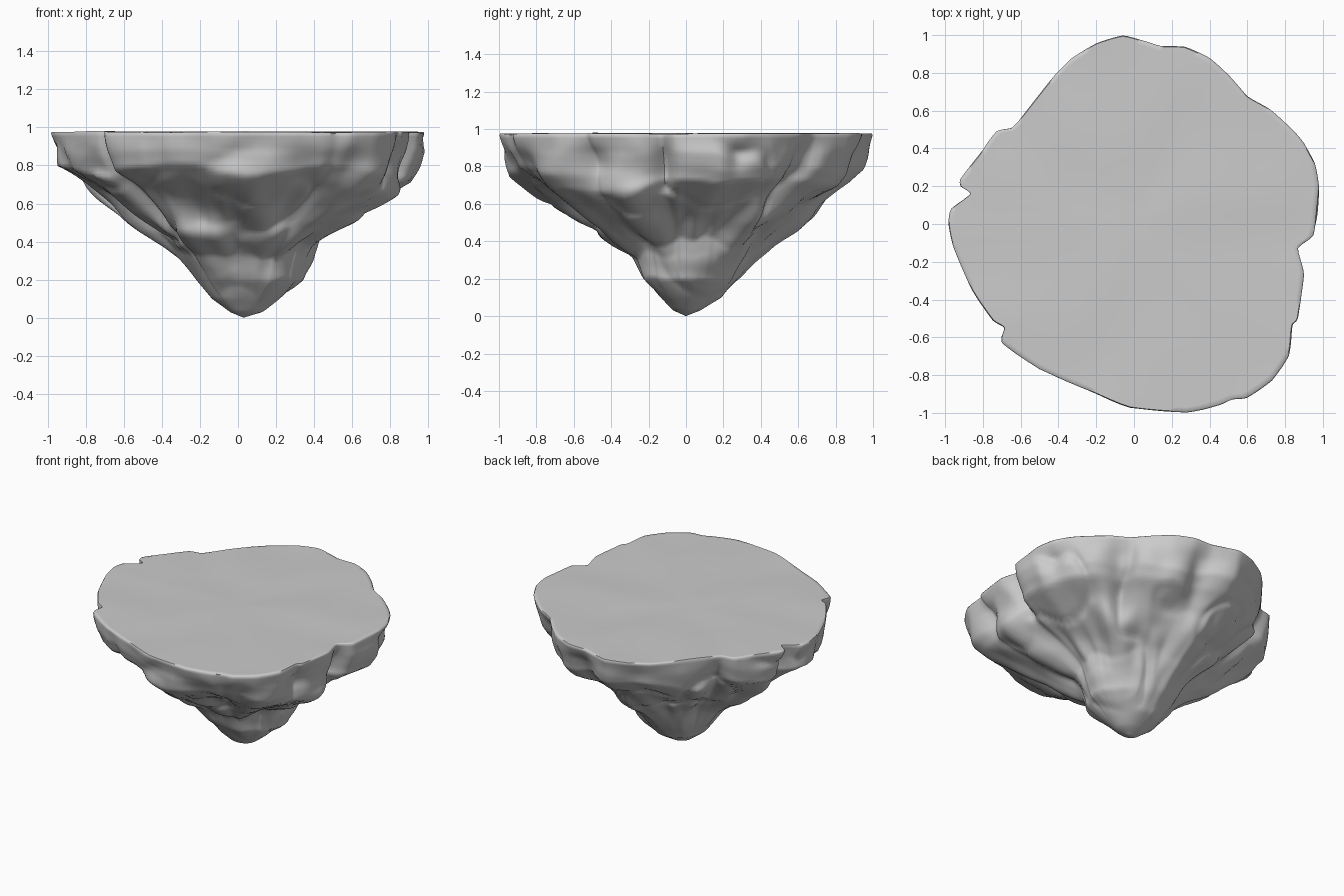
import bpy, bmesh, math
from mathutils import Vector, noise

if "Cube" in bpy.data.objects:
    bpy.data.objects.remove(bpy.data.objects["Cube"])

# Rim outline of the flat top, counter-clockwise
RIM = [(.87, -.13), (.95, -.06), (.97, .1), (.98, .2), (.96, .32), (.9, .43), (.84, .5),
       (.72, .61), (.6, .68), (.5, .79), (.4, .88), (.27, .94), (.14, .945), (.06, .97),
       (-.06, 1), (-.2, .96), (-.33, .88), (-.42, .79), (-.5, .69), (-.61, .55), (-.65, .51),
       (-.73, .49), (-.82, .37), (-.92, .24), (-.92, .2), (-.87, .16), (-.97, .08), (-.985, 0),
       (-.96, -.12), (-.86, -.35), (-.75, -.51), (-.69, -.55), (-.7, -.63), (-.5, -.77),
       (-.25, -.88), (-.02, -.975), (.28, -1), (.45, -.96), (.52, -.93), (.6, -.92),
       (.73, -.83), (.82, -.7), (.84, -.54), (.87, -.5), (.9, -.27)]

# Side profiles facing +x, +y, -x, -y: width at each height
HEIGHTS = [0, .03, .1, .2, .33, .4, .5, .6, .7, .78, .87, .975]
PROFILES = [[0, .10, .20, .33, .37, .41, .57, .74, .91, .95, .98, 1],
            [0, .08, .20, .29, .40, .46, .58, .71, .86, .94, .965, 1],
            [0, .08, .17, .25, .34, .42, .56, .67, .81, .965, .985, 1],
            [0, .07, .14, .23, .31, .41, .51, .67, .84, .95, .985, 1]]

# Bulges and grooves: angle in degrees, height, angular size, height size, depth
LUMPS = [(0, .30, 28, .06, .03), (-12, .66, 14, .07, .06), (-115, .42, 22, .06, .05),
         (-80, .28, 30, .06, -.03), (-125, .47, 12, .08, .04), (-60, .62, 22, .1, -.03),
         (-8, .82, 3, .14, -.05), (17, .85, 4, .1, -.05), (44, .75, 5, .2, -.08),
         (-31, .82, 4, .12, -.06), (-141, .65, 4, .22, -.05), (140, .75, 5, .2, -.06),
         (169, .75, 4, .2, -.04), (78, .78, 5, .16, -.05), (60, .55, 15, .12, .03),
         (100, .55, 18, .15, .03), (28, .5, 12, .2, -.03), (-55, .82, 5, .1, -.04),
         (155, .55, 14, .12, .03), (118, .5, 9, .2, -.04), (-88, .84, 4, .08, -.03)]


def profile_width(profile, z):
    for i in range(len(HEIGHTS) - 1):
        if z <= HEIGHTS[i + 1]:
            t = (z - HEIGHTS[i]) / (HEIGHTS[i + 1] - HEIGHTS[i])
            return profile[i] + t * (profile[i + 1] - profile[i])
    return profile[-1]


def width(angle, z):
    q = (angle / (math.pi / 2)) % 4
    i, t = int(q) % 4, q % 1
    t = t * t * (3 - 2 * t)
    # Shoulder height wanders around the rock, but not at the tip
    d = Vector((math.cos(angle), math.sin(angle), z * .8))
    sway = .10 * noise.noise(d * 2.6) + .03 * noise.noise(d * 6)
    sway *= min(1, z / .5) ** 1.5 * max(0, math.sin(math.pi * min(1, z / .975)))
    z = max(0, min(.975, z + sway))
    return (1 - t) * profile_width(PROFILES[i], z) + t * profile_width(PROFILES[(i + 1) % 4], z)


def lump_offset(angle, z):
    total = 0
    for a, h, da, dh, depth in LUMPS:
        d = (math.degrees(angle) - a + 180) % 360 - 180
        total += depth * math.exp(-(d / da) ** 2 - ((z - h) / dh) ** 2)
    return total


# Rounded, subdivided rim gives the columns
def spline(a, b, c, d, t):
    return .5 * (2 * b + (c - a) * t + (2 * a - 5 * b + 4 * c - d) * t * t
                 + (3 * b - a - 3 * c + d) * t ** 3)


columns = []
rim = [Vector(p) for p in RIM]
m = len(rim)
for i in range(m):
    quad = [rim[(i + k) % m] for k in (-1, 0, 1, 2)]
    for k in range(5):
        t = k / 5
        columns.append(spline(*quad, t) * .5 + quad[1].lerp(quad[2], t) * .5)


def rock_point(rim, z):
    angle, radius = math.atan2(rim.y, rim.x), rim.length
    share = min(1, z / .75)
    radius = radius * share + .965 * (1 - share)
    r = width(angle, z) * radius
    d = Vector((math.cos(angle), math.sin(angle), 0))
    p = d * r + Vector((0, 0, z))
    fade = min(1, r * 2.5) * min(1, (.975 - z) / .1)
    facet = noise.noise(p * 3.2 + Vector((3, 7, 1))) * .03 + noise.noise(p * 7) * .012
    # Narrow creases where the noise crosses zero
    crease = abs(noise.noise(Vector((p.x * 2.8, p.y * 2.8, p.z * 1.8 + 5))))
    facet -= .025 * max(0, 1 - crease / .16) - .006
    r += fade * (facet + lump_offset(angle, z) * min(1, r * 2))
    return (d.x * r + .03 * (1 - z), d.y * r, z)


bm = bmesh.new()
rings = []
# Underside rows from tip to rim
ROWS = 64
for j in range(1, ROWS + 1):
    z = .968 * (j / ROWS) ** 1.15
    rings.append([bm.verts.new(rock_point(c, z)) for c in columns])
# Slightly uneven flat top with a softened edge
for s in (.993, .97, .9, .75, .55, .35, .15):
    rings.append([bm.verts.new((c.x * s, c.y * s,
                  .976 + .007 * noise.noise(Vector((c.x * s * 3, c.y * s * 3, 2))))) for c in columns])
n = len(columns)
for low, high in zip(rings, rings[1:]):
    for i in range(n):
        bm.faces.new((low[i], low[(i + 1) % n], high[(i + 1) % n], high[i]))
tip = bm.verts.new((.03, 0, 0))
top = bm.verts.new((0, 0, .976))
for i in range(n):
    bm.faces.new((tip, rings[0][(i + 1) % n], rings[0][i]))
    bm.faces.new((top, rings[-1][i], rings[-1][(i + 1) % n]))
bmesh.ops.recalc_face_normals(bm, faces=bm.faces)

mesh = bpy.data.meshes.new("floating_rock")
bm.to_mesh(mesh)
bm.free()
rock = bpy.data.objects.new("floating_rock", mesh)
bpy.context.collection.objects.link(rock)
bpy.context.view_layer.objects.active = rock
rock.select_set(True)
bpy.ops.object.shade_smooth_by_angle(angle=math.radians(60))
